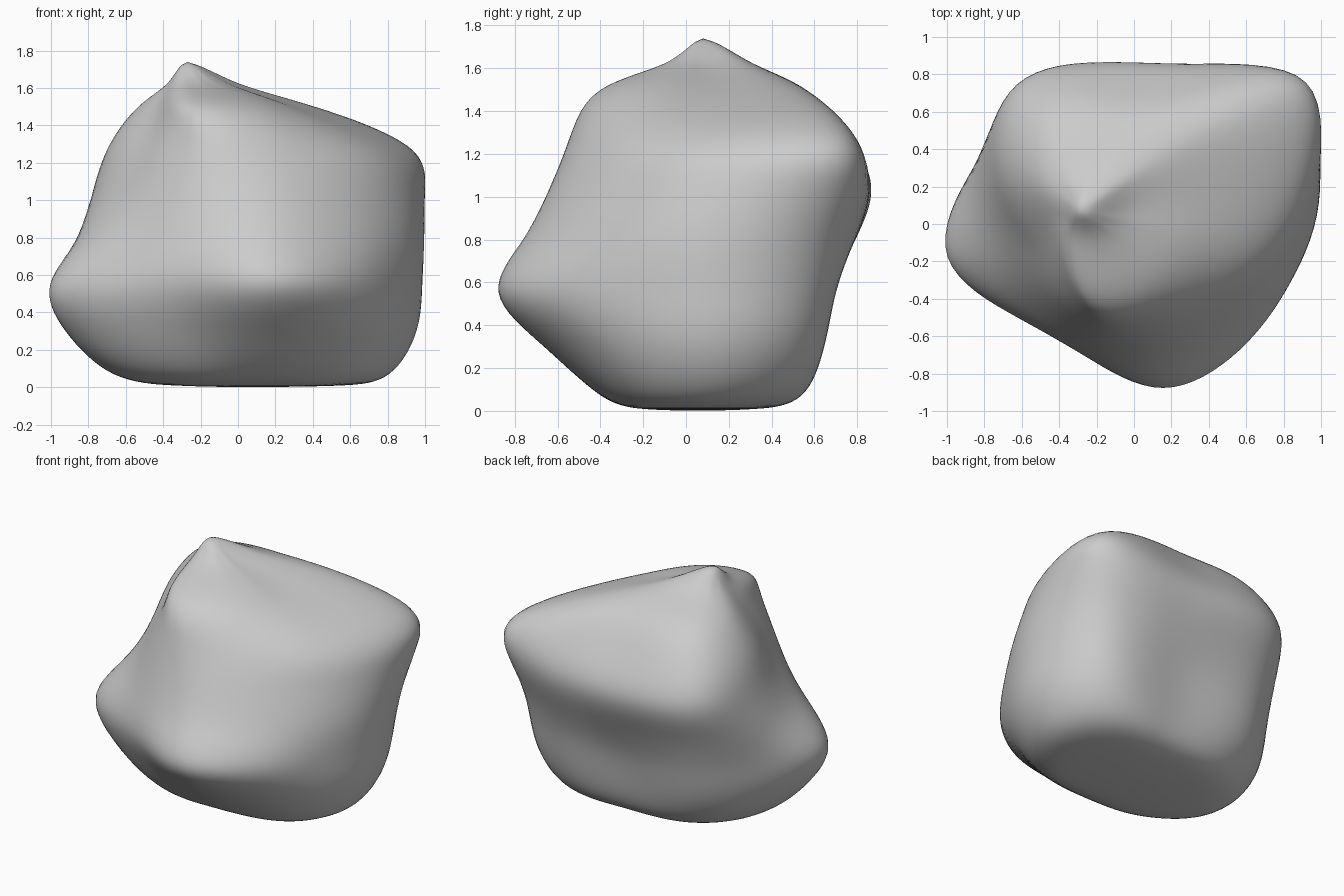
import bpy
import bmesh
from math import cos, sin, radians
from mathutils import Vector

cube = bpy.data.objects.get("Cube")
if cube:
    bpy.data.objects.remove(cube, do_unlink=True)

SIDES = 12
START_ANGLE = 10  # lines the spokes up with the boulder's corners

# Horizontal sections: height, centre, radius along each spoke
SECTIONS = [
    (0.01, (0, 0), [.56, .47, .34, .32, .35, .34, .32, .25, .20, .20, .26, .45]),
    (0.07, (0, 0), [.82, .76, .57, .54, .60, .66, .65, .51, .42, .40, .49, .69]),
    (0.30, (0, 0), [.97, .93, .67, .64, .76, .85, .92, .70, .62, .67, .74, .85]),
    (0.55, (0, 0), [1.0, 1.0, .73, .70, .83, .90, 1.02, .79, .75, .90, .88, .89]),
    (0.80, (0, 0), [1.01, 1.07, .84, .80, .91, .90, .81, .71, .70, .77, .79, .87]),
    (1.05, (0, 0), [.98, 1.17, .91, .88, .98, .82, .65, .61, .62, .64, .67, .78]),
    (1.29, (0, 0), [.82, 1.14, .79, .76, .88, .73, .53, .52, .55, .52, .53, .63]),
    (1.50, (-.1, .08), [.43, .65, .51, .49, .54, .46, .35, .37, .49, .46, .42, .40]),
    (1.62, (-.22, .08), [.20, .30, .25, .22, .20, .17, .15, .16, .18, .18, .18, .18]),
]
BASE = Vector((0.05, 0.05, 0))
PEAK = Vector((-.27, .08, 1.74))


def ring(bm, height, centre, radii):
    """One closed loop of vertices around a section."""
    verts = []
    for i, r in enumerate(radii):
        a = radians(START_ANGLE + i * 360 / SIDES)
        verts.append(bm.verts.new((centre[0] + r * cos(a), centre[1] + r * sin(a), height)))
    return verts


def fit_cage(obj, steps):
    """Move the cage until its smoothed surface passes through the section points."""
    targets = [v.co.copy() for v in obj.data.vertices]
    for _ in range(steps):
        graph = bpy.context.evaluated_depsgraph_get()
        smooth = obj.evaluated_get(graph).to_mesh()
        errors = [t - smooth.vertices[i].co for i, t in enumerate(targets)]
        obj.evaluated_get(graph).to_mesh_clear()
        for v, error in zip(obj.data.vertices, errors):
            v.co += error * 0.8
        obj.data.update()
        bpy.context.view_layer.update()


# Boulder cage: stacked rings closed at the base and the peak
bm = bmesh.new()
rings = [ring(bm, *section) for section in SECTIONS]
base = bm.verts.new(BASE)
peak = bm.verts.new(PEAK)
for i in range(SIDES):
    j = (i + 1) % SIDES
    for lower, upper in zip(rings, rings[1:]):
        bm.faces.new((lower[i], lower[j], upper[j], upper[i]))
    bm.faces.new((rings[0][j], rings[0][i], base))
    bm.faces.new((rings[-1][i], rings[-1][j], peak))
bmesh.ops.recalc_face_normals(bm, faces=bm.faces)
mesh = bpy.data.meshes.new("boulder")
bm.to_mesh(mesh)
bm.free()

boulder = bpy.data.objects.new("boulder", mesh)
bpy.context.collection.objects.link(boulder)
bpy.ops.object.select_all(action="DESELECT")
boulder.select_set(True)
bpy.context.view_layer.objects.active = boulder

# Round the cage off through the sections
rounding = boulder.modifiers.new("rounding", "SUBSURF")
rounding.levels = 3
bpy.context.view_layer.update()
fit_cage(boulder, 5)
bpy.ops.object.modifier_apply(modifier=rounding.name)
bpy.ops.object.shade_smooth()

# Stone colour
stone = bpy.data.materials.new("stone_grey")
stone.use_nodes = True
colour = (0.6, 0.6, 0.6, 1)
stone.diffuse_color = colour
stone.node_tree.nodes["Principled BSDF"].inputs["Base Color"].default_value = colour
boulder.data.materials.append(stone)
